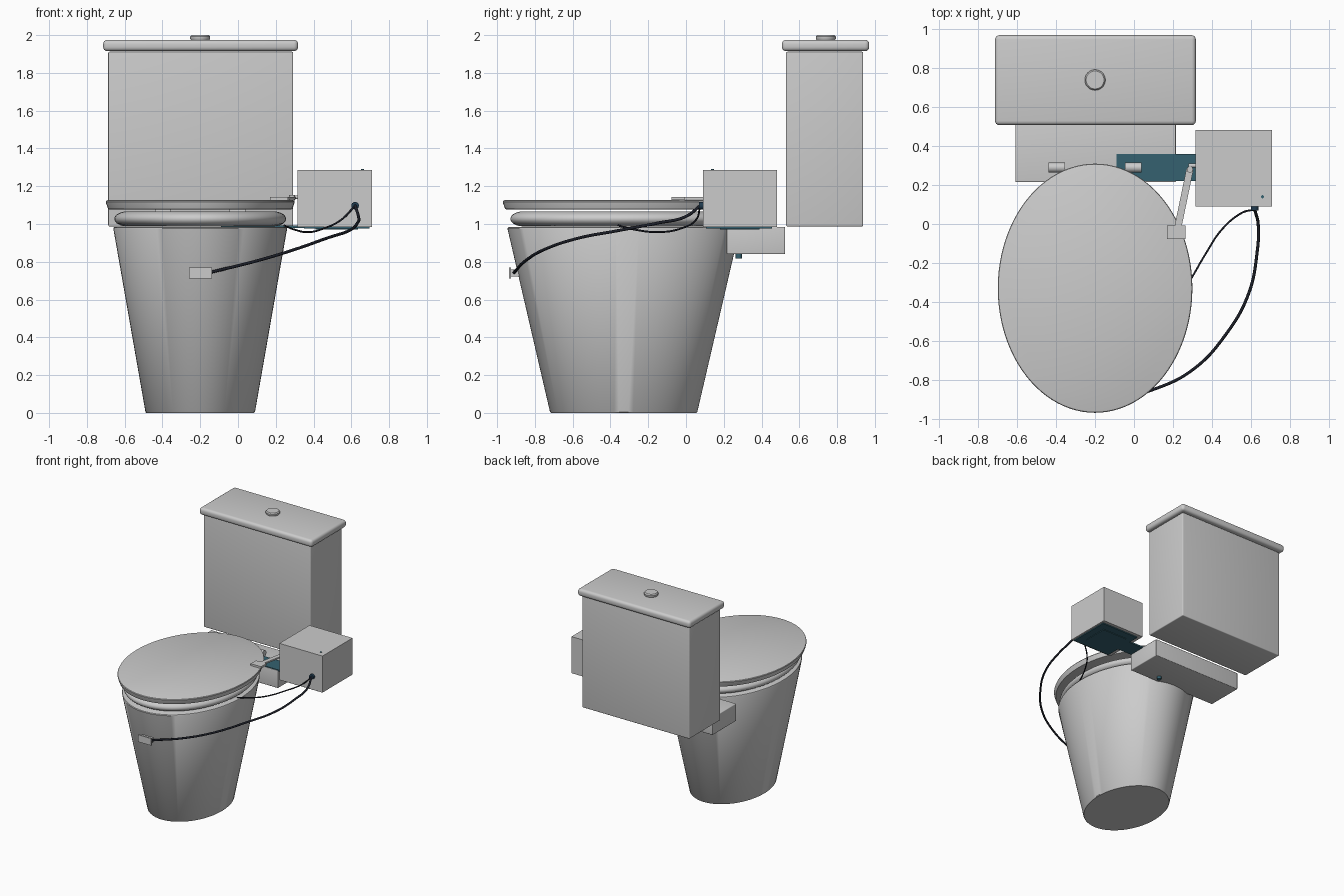
import bpy
import bmesh
from math import cos, sin, pi, radians, atan2
from mathutils import Vector

old = bpy.data.objects.get("Cube")
if old:
    bpy.data.objects.remove(old, do_unlink=True)


def material(name, color):
    m = bpy.data.materials.new(name)
    m.use_nodes = True
    rgba = (*color, 1)
    m.diffuse_color = rgba
    m.node_tree.nodes["Principled BSDF"].inputs["Base Color"].default_value = rgba
    return m


GREY = material("light grey", (0.6, 0.6, 0.6))
TEAL = material("dark teal", (0.035, 0.12, 0.16))
NAVY = material("navy", (0.015, 0.045, 0.08))
BLACK = material("cable black", (0.012, 0.014, 0.022))

CX, CY = -0.2, -0.33  # centre of the bowl


def add(name, bm, mat, smooth=False):
    bmesh.ops.recalc_face_normals(bm, faces=bm.faces)
    mesh = bpy.data.meshes.new(name)
    bm.to_mesh(mesh)
    bm.free()
    mesh.materials.append(mat)
    ob = bpy.data.objects.new(name, mesh)
    bpy.context.collection.objects.link(ob)
    if smooth:
        bpy.ops.object.select_all(action="DESELECT")
        ob.select_set(True)
        bpy.context.view_layer.objects.active = ob
        bpy.ops.object.shade_smooth_by_angle(angle=radians(35))
    return ob


def box(name, xs, ys, zs, mat=GREY, bevel=0):
    bm = bmesh.new()
    bmesh.ops.create_cube(bm, size=1)
    for v in bm.verts:
        v.co = [(lo + hi) / 2 + c * (hi - lo) for c, (lo, hi) in zip(v.co, (xs, ys, zs))]
    if bevel:
        bmesh.ops.bevel(bm, geom=bm.edges[:], offset=bevel, segments=4,
                        profile=0.5, affect="EDGES")
    return add(name, bm, mat, bevel > 0)


def oval(name, profile, mat=GREY, center=(CX, CY), sides=96):
    """Stack of ellipses (half width, half depth, height), closed at both ends."""
    bm = bmesh.new()
    rings = []
    for rx, ry, z in profile:
        rings.append([bm.verts.new((center[0] + rx * cos(2 * pi * i / sides),
                                    center[1] + ry * sin(2 * pi * i / sides), z))
                      for i in range(sides)])
    for a, b in zip(rings, rings[1:]):
        for i in range(sides):
            j = (i + 1) % sides
            bm.faces.new((a[i], a[j], b[j], b[i]))
    bm.faces.new(rings[0])
    bm.faces.new(rings[-1])
    return add(name, bm, mat, True)


def rod(name, start, end, radius, mat=GREY):
    a, b = Vector(start), Vector(end)
    bm = bmesh.new()
    bmesh.ops.create_cone(bm, cap_ends=True, segments=32, radius1=radius,
                          radius2=radius, depth=(b - a).length)
    ob = add(name, bm, mat, True)
    ob.location = (a + b) / 2
    ob.rotation_euler = (b - a).to_track_quat("Z", "Y").to_euler()
    return ob


def cable(name, points, radius):
    cu = bpy.data.curves.new(name, "CURVE")
    cu.dimensions = "3D"
    cu.bevel_depth = radius
    cu.bevel_resolution = 3
    cu.use_fill_caps = True
    sp = cu.splines.new("BEZIER")
    sp.bezier_points.add(len(points) - 1)
    for bp, p in zip(sp.bezier_points, points):
        bp.co = p
        bp.handle_left_type = bp.handle_right_type = "AUTO"
    cu.materials.append(BLACK)
    ob = bpy.data.objects.new(name, cu)
    bpy.context.collection.objects.link(ob)


# Tapered bowl
oval("bowl", [(0.285, 0.385, 0), (0.29, 0.39, 0.005), (0.46, 0.615, 0.975),
              (0.457, 0.612, 0.982), (0.45, 0.605, 0.985)])

# Rounded seat ring
bm = bmesh.new()
around, tube = 96, 20
grid = []
for i in range(around):
    a = 2 * pi * i / around
    ring = []
    for k in range(tube):
        t = 2 * pi * k / tube
        out = -0.07 + 0.07 * cos(t)
        ring.append(bm.verts.new((CX + (0.455 + out) * cos(a), CY + (0.6 + out) * sin(a),
                                  1.027 + 0.04 * sin(t))))
    grid.append(ring)
for i in range(around):
    for k in range(tube):
        p, q = grid[i], grid[(i + 1) % around]
        n = (k + 1) % tube
        bm.faces.new((p[k], q[k], q[n], p[n]))
add("seat_ring", bm, GREY, True)

# Seat lid with a softened rim
oval("seat_lid", [(0.478, 0.618, 1.077), (0.487, 0.627, 1.079), (0.498, 0.638, 1.108),
                  (0.5, 0.64, 1.117), (0.497, 0.637, 1.123), (0.49, 0.63, 1.126)])

# Seat hinges
for side, x in (("right", -0.397), ("left", -0.003)):
    rod(side + "_hinge", (x - 0.042, 0.29, 1.052), (x + 0.042, 0.29, 1.052), 0.025)

# Cistern, its lid and the flush button
box("shelf", (-0.61, 0.215), (0.215, 0.525), (0.84, 0.985), bevel=0.006)
box("tank", (-0.687, 0.292), (0.53, 0.938), (0.987, 1.912), bevel=0.007)
box("tank_lid", (-0.714, 0.318), (0.508, 0.97), (1.915, 1.975), bevel=0.022)
oval("flush_button", [(0.046, 0.046, 1.97), (0.053, 0.053, 1.98), (0.053, 0.053, 1.992),
                      (0.046, 0.046, 2.0)], center=(-0.2, 0.74), sides=48)

# Mounting bracket that carries the control box
box("bracket_arm", (-0.09, 0.5), (0.22, 0.36), (0.978, 0.991), TEAL)
box("bracket_base", (0.35, 0.695), (0.105, 0.455), (0.976, 0.986), TEAL)
box("bracket_cover", (0.41, 0.635), (0.18, 0.39), (0.971, 0.977), TEAL)
rod("bracket_bolt", (-0.02, 0.28, 0.817), (-0.02, 0.28, 0.995), 0.017, TEAL)

# Control box with indicator and cable gland
box("control_box", (0.316, 0.71), (0.09, 0.482), (0.985, 1.287))
rod("indicator", (0.66, 0.14, 1.28), (0.66, 0.14, 1.291), 0.008, TEAL)
rod("cable_gland", (0.62, 0.07, 1.097), (0.62, 0.095, 1.097), 0.02, NAVY)

# Lever reaching from the control box over the lid
tip, pivot = Vector((0.225, -0.02, 1.137)), Vector((0.287, 0.28, 1.137))
span = pivot - tip
arm = box("lever_arm", (-span.length / 2, span.length / 2), (-0.018, 0.018), (-0.006, 0.006))
arm.location = (tip + pivot) / 2
arm.rotation_euler.z = atan2(span.y, span.x)
box("lever_pad", (0.17, 0.265), (-0.077, -0.007), (1.128, 1.144))
rod("lever_pivot", (0.287, 0.28, 1.125), (0.287, 0.28, 1.153), 0.016)
rod("lever_shaft", (0.28, 0.3, 1.142), (0.32, 0.3, 1.142), 0.01)

# Sensor on the front of the bowl
box("sensor_body", (-0.25, -0.15), (-0.93, -0.885), (0.722, 0.758))
box("sensor_face", (-0.26, -0.138), (-0.937, -0.927), (0.712, 0.77))

# Cables
cable("sensor_cable", [(0.62, 0.075, 1.097), (0.638, 0.0, 1.04), (0.632, -0.15, 1.005),
                       (0.588, -0.36, 0.965), (0.47, -0.57, 0.925), (0.3, -0.75, 0.865),
                       (0.1, -0.85, 0.805), (-0.15, -0.91, 0.743)], 0.008)
cable("seat_cable", [(0.62, 0.075, 1.097), (0.55, 0.055, 1.025), (0.45, -0.03, 0.975),
                     (0.37, -0.15, 0.957), (0.3, -0.27, 0.97), (0.245, -0.36, 0.992)], 0.005)
